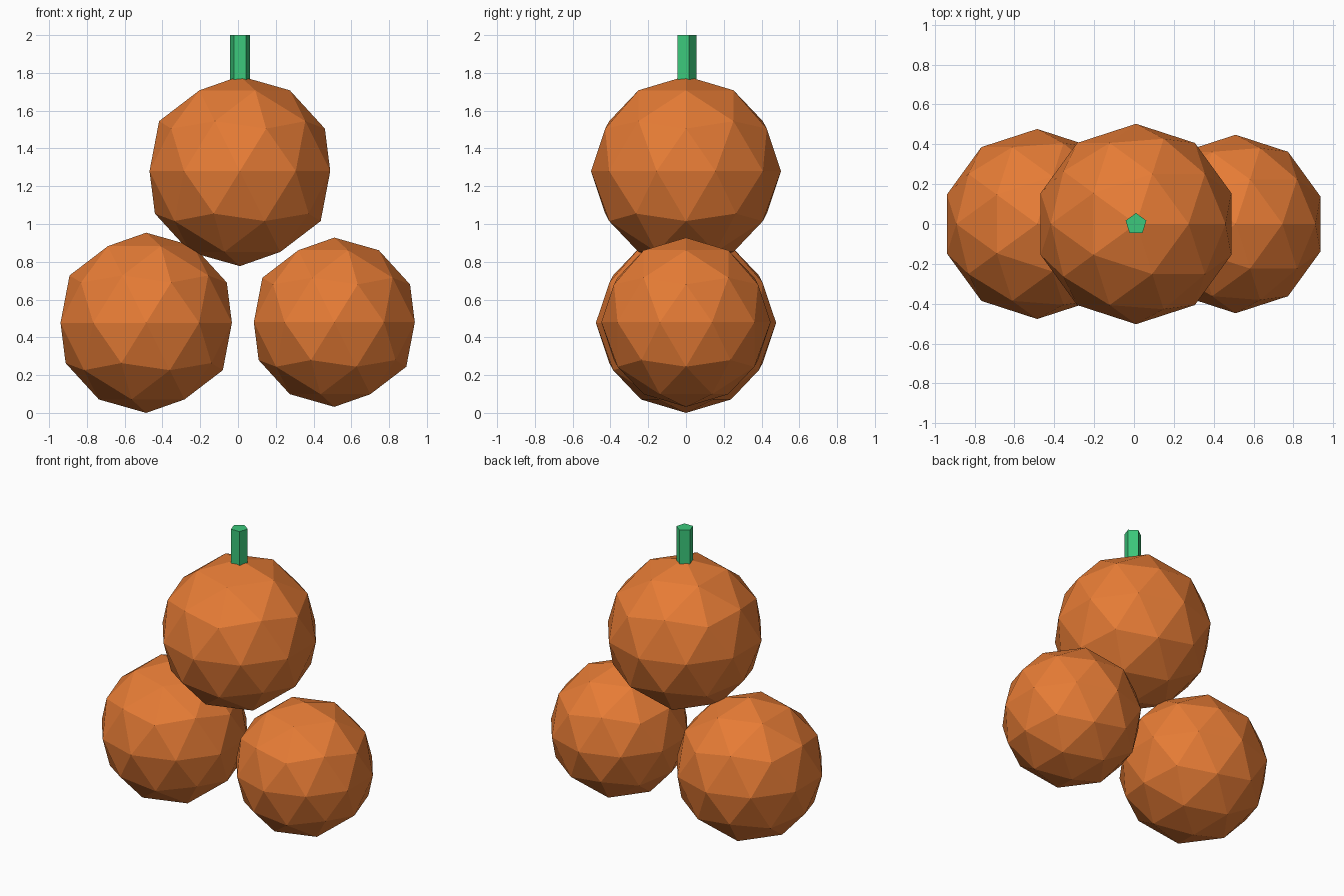
import bpy

if "Cube" in bpy.data.objects:
    bpy.data.objects.remove(bpy.data.objects["Cube"])


def make_material(name, color):
    mat = bpy.data.materials.new(name)
    mat.diffuse_color = color
    mat.use_nodes = True
    mat.node_tree.nodes["Principled BSDF"].inputs["Base Color"].default_value = mat.diffuse_color
    return mat


orange = make_material("orange", (0.79, 0.20, 0.036, 1))
green = make_material("green", (0.045, 0.58, 0.20, 1))

# Three faceted berries: name, centre x, centre z, radius
for name, x, z, radius in (
    ("top_berry", 0.01, 1.28, 0.503),
    ("left_berry", -0.486, 0.477, 0.477),
    ("right_berry", 0.51, 0.48, 0.448),
):
    bpy.ops.mesh.primitive_ico_sphere_add(subdivisions=2, radius=radius, location=(x, 0, z))
    berry = bpy.context.object
    berry.name = name
    berry.data.materials.append(orange)

# Five-sided stem, its foot sunk slightly into the top berry
stem_top, stem_foot = 2.0, 1.76
bpy.ops.mesh.primitive_cylinder_add(
    vertices=5, radius=0.055, depth=stem_top - stem_foot,
    location=(0.01, 0, (stem_top + stem_foot) / 2))
stem = bpy.context.object
stem.name = "stem"
stem.data.materials.append(green)
